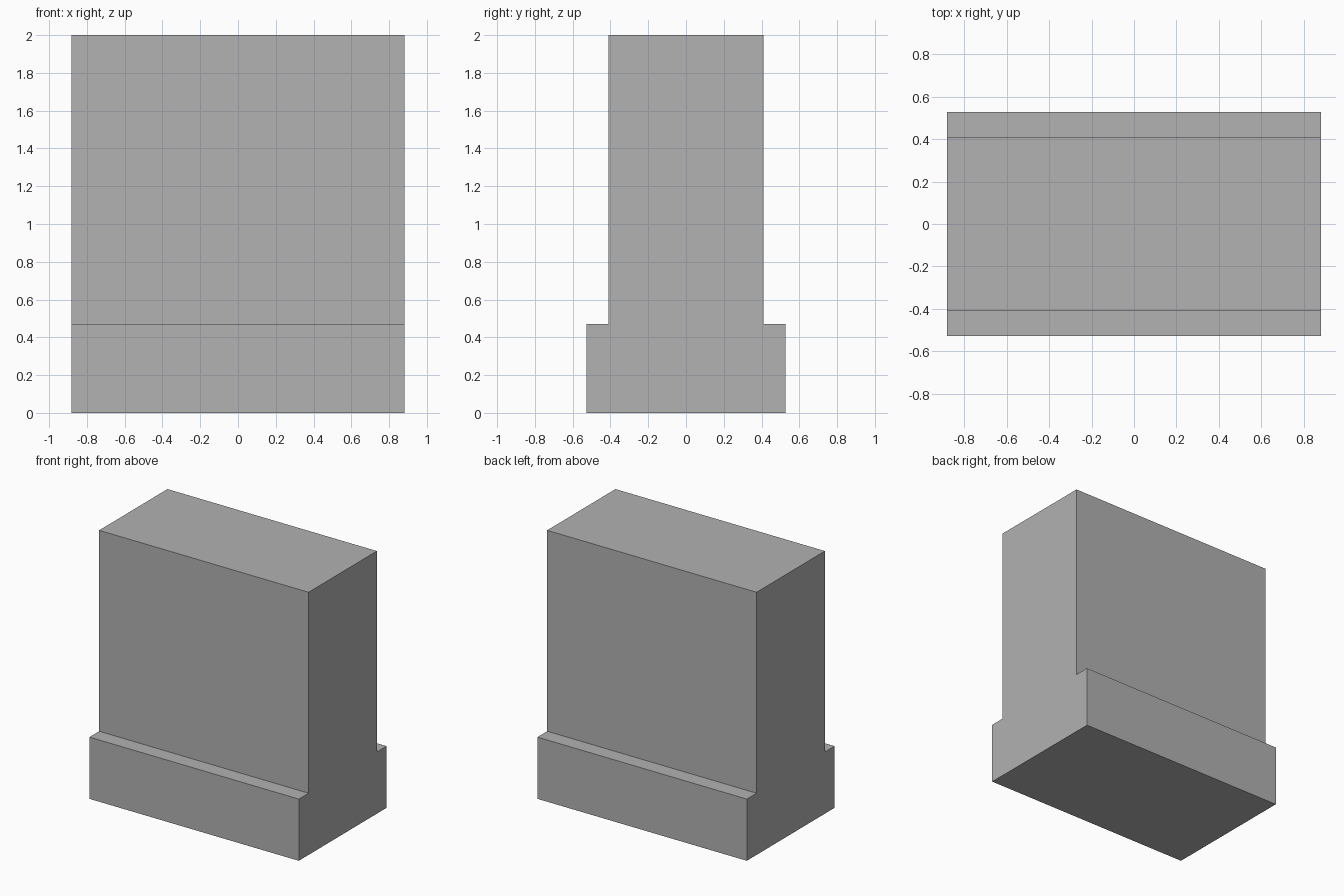
import bpy
import bmesh

cube = bpy.data.objects.get("Cube")
if cube:
    bpy.data.objects.remove(cube, do_unlink=True)

HALF_WIDTH = 0.882
HEIGHT = 2.0
FOOT_HEIGHT = 0.47
FOOT_DEPTH = 0.528   # half depth of the wide foot
BODY_DEPTH = 0.411   # half depth of the upright body

# Plain grey material
grey = bpy.data.materials.new("plain_grey")
grey.use_nodes = True
colour = (0.445, 0.445, 0.445, 1.0)
grey.diffuse_color = colour
grey.node_tree.nodes["Principled BSDF"].inputs["Base Color"].default_value = colour

# Stepped side profile: one half, mirrored front to back
half = [(FOOT_DEPTH, 0), (FOOT_DEPTH, FOOT_HEIGHT),
        (BODY_DEPTH, FOOT_HEIGHT), (BODY_DEPTH, HEIGHT)]
profile = half + [(-y, z) for y, z in reversed(half)]

# Sweep the profile across the width
bm = bmesh.new()
end = bm.faces.new([bm.verts.new((-HALF_WIDTH, y, z)) for y, z in profile])
swept = bmesh.ops.extrude_face_region(bm, geom=[end], use_keep_orig=True)
moved = [v for v in swept["geom"] if isinstance(v, bmesh.types.BMVert)]
bmesh.ops.translate(bm, verts=moved, vec=(2 * HALF_WIDTH, 0, 0))
bmesh.ops.recalc_face_normals(bm, faces=bm.faces)

mesh = bpy.data.meshes.new("stepped_block")
bm.to_mesh(mesh)
bm.free()
mesh.materials.append(grey)
block = bpy.data.objects.new("stepped_block", mesh)
bpy.context.collection.objects.link(block)
